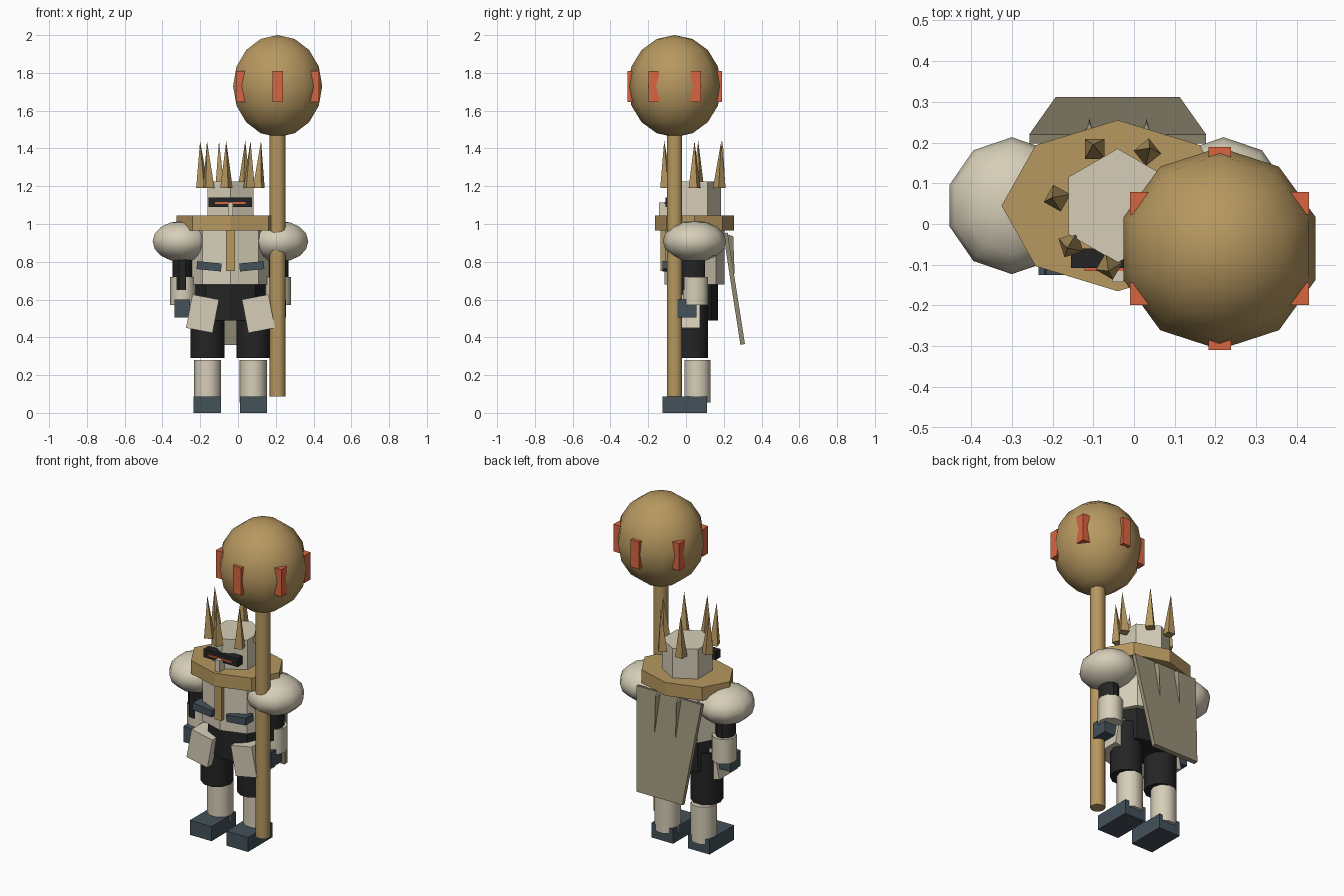
import bpy, math
from mathutils import Vector

if "Cube" in bpy.data.objects:
    bpy.data.objects.remove(bpy.data.objects["Cube"])

CX, CY = -0.04, 0.045          # body axis


def material(name, r, g, b):
    lin = lambda c: ((c / 255 + 0.055) / 1.055) ** 2.4
    m = bpy.data.materials.new(name)
    m.diffuse_color = (lin(r), lin(g), lin(b), 1)
    m.use_nodes = True
    m.node_tree.nodes["Principled BSDF"].inputs["Base Color"].default_value = m.diffuse_color
    return m


PLATE = material("pale plate", 214, 206, 184)
GOLD = material("dull gold", 183, 152, 96)
BLACK = material("black cloth", 36, 36, 36)
STEEL = material("blue steel", 68, 81, 90)
EMBER = material("ember orange", 217, 102, 64)
CAPE = material("cape grey", 152, 144, 120)


def finish(name, mat, smooth=None):
    o = bpy.context.object
    o.name = name
    o.data.materials.append(mat)
    bpy.ops.object.transform_apply(location=False, rotation=False, scale=True)
    if smooth == "all":
        bpy.ops.object.shade_smooth()
    elif smooth:
        bpy.ops.object.shade_smooth_by_angle(angle=math.radians(smooth))
    return o


def box(name, mat, x0, x1, y0, y1, z0, z1, tilt=0):
    bpy.ops.mesh.primitive_cube_add(size=1, location=((x0 + x1) / 2, (y0 + y1) / 2, (z0 + z1) / 2),
                                    rotation=(0, tilt, 0))
    bpy.context.object.scale = (x1 - x0, y1 - y0, z1 - z0)
    return finish(name, mat)


def prism(name, mat, sides, x, y, rx, ry, z0, z1, turn=0, smooth=None):
    # start every prism with a corner on the x axis, then turn it
    bpy.ops.mesh.primitive_cylinder_add(vertices=sides, radius=1, depth=z1 - z0,
                                        location=(x, y, (z0 + z1) / 2))
    o = bpy.context.object
    for v in o.data.vertices:
        a = math.atan2(v.co.y, v.co.x) + math.pi / 2 + turn
        v.co.x, v.co.y = rx * math.cos(a), ry * math.sin(a)
    return finish(name, mat, smooth)


def ball(name, mat, loc, size):
    bpy.ops.mesh.primitive_uv_sphere_add(segments=10, ring_count=8, radius=1, location=loc)
    bpy.context.object.scale = size
    return finish(name, mat, "all")


def mesh(name, mat, verts, faces):
    me = bpy.data.meshes.new(name)
    me.from_pydata(verts, [], faces)
    o = bpy.data.objects.new(name, me)
    bpy.context.collection.objects.link(o)
    me.materials.append(mat)
    return o


# torso, collar and hips
prism("torso", PLATE, 8, CX, CY, 0.21, 0.16, 0.68, 0.98)
prism("collar", GOLD, 8, CX, CY, 0.285, 0.21, 0.965, 1.045)
prism("hips", BLACK, 8, CX, CY, 0.185, 0.125, 0.49, 0.70)
box("chest_strip", GOLD, CX - 0.023, CX + 0.023, -0.135, -0.09, 0.75, 0.97)

# helmet
prism("helmet", PLATE, 6, CX, CY, 0.14, 0.14, 1.03, 1.225, math.pi / 6)
box("visor", BLACK, -0.155, 0.073, -0.108, -0.06, 1.09, 1.14)
box("eye_slit", EMBER, -0.122, 0.04, -0.115, -0.105, 1.106, 1.117)
box("nose_guard", PLATE, CX - 0.014, CX + 0.014, -0.142, -0.09, 1.04, 1.115)

# crown spikes
for i, deg in enumerate((0, 61, 112, 173, 220, 262, 311)):
    a = math.radians(deg)
    d = Vector((math.cos(a), math.sin(a), 0))
    bpy.ops.mesh.primitive_cone_add(vertices=4, radius1=0.034, radius2=0, depth=0.25)
    o = bpy.context.object
    for v in o.data.vertices:
        if v.co.z > 0:
            v.co += d * 0.012
    o.location = Vector((CX, CY, 1.315)) + d * 0.15
    turn = a + 0.4
    for v in o.data.vertices:
        if v.co.z < 0:
            x, y = v.co.x, v.co.y
            v.co.x = x * math.cos(turn) - y * math.sin(turn)
            v.co.y = x * math.sin(turn) + y * math.cos(turn)
    finish(f"crown_spike_{i + 1}", GOLD)

# limbs and armour on both sides
for side, s in (("left", -1), ("right", 1)):
    def sx(d):
        return CX + s * d

    def mbox(name, mat, c, w, y0, y1, z0, z1, tilt=0):
        box(f"{side}_{name}", mat, sx(c) - w / 2, sx(c) + w / 2, y0, y1, z0, z1, tilt)

    ball(f"{side}_shoulder", PLATE, (sx(0.26), CY, 0.908), (0.16, 0.168, 0.108))
    prism(f"{side}_upper_arm", BLACK, 10, sx(0.255), 0.04, 0.052, 0.063, 0.65, 0.88, 0, 40)
    prism(f"{side}_forearm", PLATE, 10, sx(0.252), 0.05, 0.068, 0.07, 0.57, 0.72, 0, 40)
    mbox("hand", STEEL, 0.255, 0.08, -0.045, 0.055, 0.505, 0.60)
    prism(f"{side}_thigh", BLACK, 10, sx(0.121), 0.03, 0.09, 0.09, 0.29, 0.60, 0, 40)
    prism(f"{side}_shin", PLATE, 10, sx(0.121), 0.06, 0.072, 0.072, 0.055, 0.28, 0, 40)
    mbox("foot", STEEL, 0.122, 0.145, -0.125, 0.11, 0, 0.088)
    mbox("hip_guard", PLATE, 0.148, 0.143, -0.10, 0.075, 0.435, 0.615, -s * 0.19)
    mbox("chest_plate", STEEL, 0.113, 0.13, -0.125, -0.05, 0.755, 0.797, -s * 0.1)

# tilted cape, narrowing downwards
cape = [(CX + s * w, y, z) for w, y, z in
        ((0.217, 0.197, 0.95), (0.217, 0.22, 0.955), (0.152, 0.312, 0.365), (0.152, 0.288, 0.36))
        for s in (-1, 1)]
mesh("cape", CAPE, cape, [(0, 1, 3, 2), (2, 3, 5, 4), (4, 5, 7, 6), (6, 7, 1, 0),
                          (0, 2, 4, 6), (1, 7, 5, 3)])

# pointed folds on the back of the cape
for i, x in enumerate((-0.11, 0.03)):
    mesh(f"cape_fold_{i + 1}", CAPE,
         [(x - 0.013, 0.218, 0.945), (x + 0.013, 0.218, 0.945), (x, 0.25, 0.935), (x, 0.258, 0.72)],
         [(0, 1, 2), (0, 2, 3), (2, 1, 3), (1, 0, 3)])

# mace: staff, head and six studs
MX, MY = 0.21, -0.06
prism("staff", GOLD, 10, MX, MY, 0.042, 0.042, 0.088, 1.50, 0, 40)
ball("mace_head", GOLD, (MX, MY, 1.73), (0.248, 0.248, 0.27))
for i in range(6):
    a = math.radians(30 + 60 * i)
    x, y = MX + 0.222 * math.cos(a), MY + 0.222 * math.sin(a)
    box(f"mace_stud_{i + 1}", EMBER, x - 0.0275, x + 0.0275, y - 0.0275, y + 0.0275, 1.645, 1.81)
